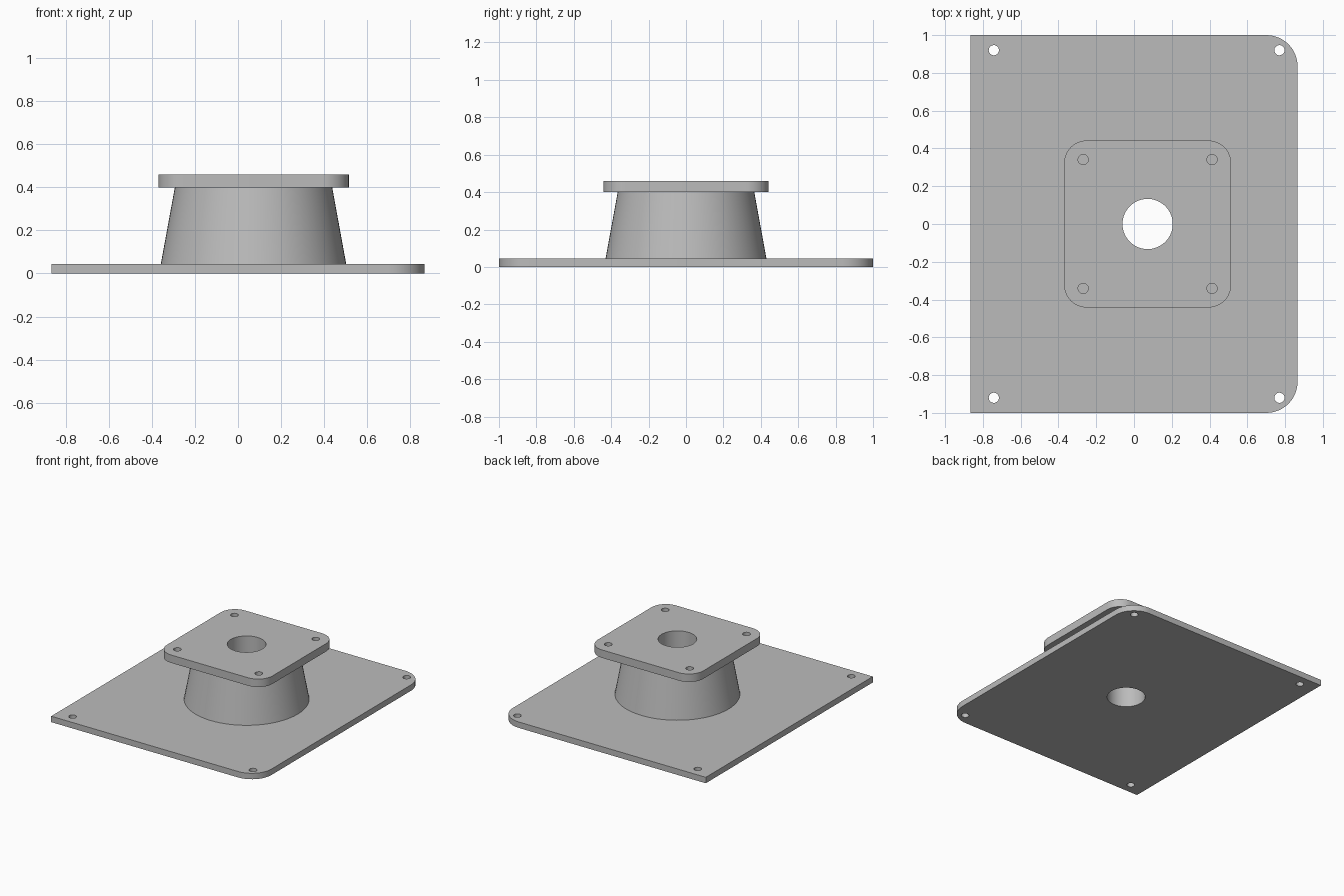
import bpy
import bmesh
from math import cos, sin, pi, radians

cube = bpy.data.objects.get("Cube")
if cube:
    bpy.data.objects.remove(cube)

grey = bpy.data.materials.new("plain grey")
grey.use_nodes = True
GREY = (0.5, 0.5, 0.5, 1)
grey.diffuse_color = GREY
grey.node_tree.nodes["Principled BSDF"].inputs["Base Color"].default_value = GREY

BOSS_X = 0.072
BASE_TOP, FLANGE_BOTTOM, FLANGE_TOP = 0.045, 0.40, 0.46


def circle(x, y, r, n=32):
    return [(x + r * cos(2 * pi * i / n), y + r * sin(2 * pi * i / n)) for i in range(n)]


def rounded_rect(cx, hx, hy, radii, n=12):
    """Counter-clockwise outline; radii start at the +x +y corner."""
    pts = []
    signs = [(1, 1), (-1, 1), (-1, -1), (1, -1)]
    for k, ((sx, sy), r) in enumerate(zip(signs, radii)):
        for i in range(n + 1 if r else 1):
            a = pi / 2 * (k + i / n)
            pts.append((cx + sx * (hx - r) + r * cos(a), sy * (hy - r) + r * sin(a)))
    return pts


def sheet(bm, loops, z, up):
    """Flat face at height z; the first loop is the outline, the rest are openings."""
    edges = []
    for loop in loops:
        vs = [bm.verts.new((x, y, z)) for x, y in loop]
        edges += [bm.edges.new((vs[i - 1], vs[i])) for i in range(len(vs))]
    made = bmesh.ops.triangle_fill(bm, edges=edges, use_beauty=True, normal=(0, 0, 1))
    for f in made["geom"]:
        if isinstance(f, bmesh.types.BMFace):
            f.normal_update()
            if (f.normal.z > 0) != up:
                f.normal_flip()


def wall(bm, low, z0, high, z1, inward=False):
    """Side surface joining two matching loops."""
    a = [bm.verts.new((x, y, z0)) for x, y in low]
    b = [bm.verts.new((x, y, z1)) for x, y in high]
    for i in range(len(a)):
        f = bm.faces.new((a[i - 1], a[i], b[i], b[i - 1]))
        if inward:
            f.normal_flip()


def finish(name, bm):
    bmesh.ops.remove_doubles(bm, verts=bm.verts, dist=1e-5)
    mesh = bpy.data.meshes.new(name)
    bm.to_mesh(mesh)
    bm.free()
    mesh.materials.append(grey)
    obj = bpy.data.objects.new(name, mesh)
    bpy.context.collection.objects.link(obj)
    bpy.ops.object.select_all(action='DESELECT')
    obj.select_set(True)
    bpy.context.view_layer.objects.active = obj
    bpy.ops.object.shade_smooth_by_angle(angle=radians(30))


def plate(name, outline, holes, z0, z1, bottom_opening, top_opening):
    bm = bmesh.new()
    sheet(bm, [outline, *holes, bottom_opening], z0, False)
    sheet(bm, [outline, *holes, top_opening], z1, True)
    wall(bm, outline, z0, outline, z1)
    for hole in holes:
        wall(bm, hole, z0, hole, z1, inward=True)
    finish(name, bm)


bore = circle(BOSS_X, 0, 0.133, 64)
boss_low = circle(BOSS_X, 0, 0.43, 64)
boss_high = circle(BOSS_X, 0, 0.365, 64)

# Base plate: rounded on the +x corners only, four mounting holes
plate("base_plate",
      rounded_rect(0, 0.866, 1.0, (0.165, 0, 0, 0.165)),
      [circle(x, y, 0.027) for x in (-0.742, 0.77) for y in (-0.92, 0.92)],
      0, BASE_TOP, bore, boss_low)

# Square flange on top with four bolt holes
plate("top_flange",
      rounded_rect(BOSS_X, 0.442, 0.442, (0.12,) * 4),
      [circle(BOSS_X + x, y, 0.027) for x in (-0.341, 0.341) for y in (-0.341, 0.341)],
      FLANGE_BOTTOM, FLANGE_TOP, boss_high, bore)

# Tapered boss between the plates
bm = bmesh.new()
wall(bm, boss_low, BASE_TOP, boss_high, FLANGE_BOTTOM)
finish("tapered_boss", bm)

# Central bore running right through
bm = bmesh.new()
wall(bm, bore, 0, bore, FLANGE_TOP, inward=True)
finish("central_bore", bm)
